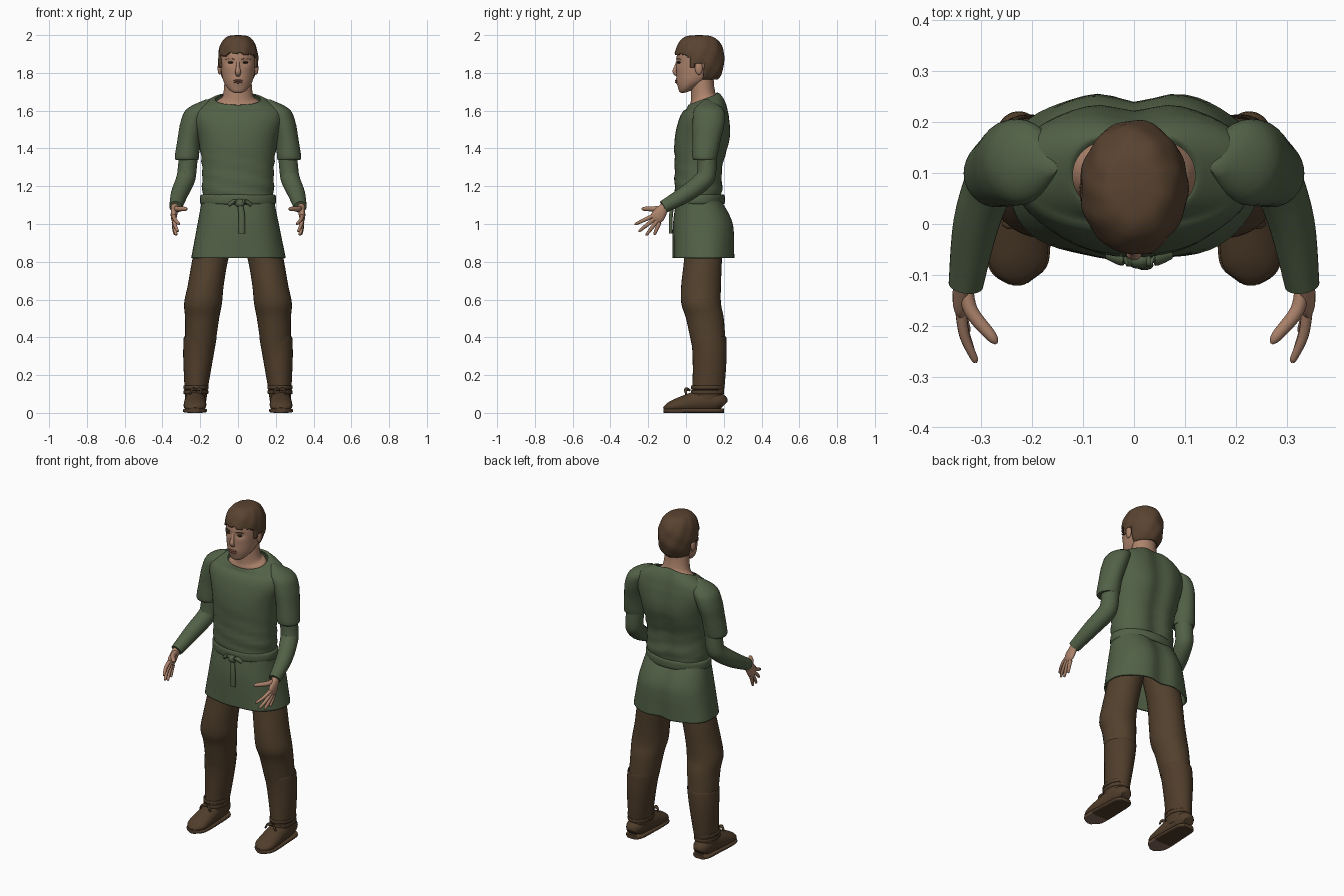
import bpy, bmesh
from math import sin, cos, atan2, exp, pi, radians, copysign
from mathutils import Vector

cube = bpy.data.objects.get("Cube")
if cube:
    bpy.data.objects.remove(cube, do_unlink=True)


def material(name, *rgb):
    mat = bpy.data.materials.new(name)
    mat.use_nodes = True
    mat.diffuse_color = (*rgb, 1)
    shader = mat.node_tree.nodes["Principled BSDF"]
    shader.inputs["Base Color"].default_value = (*rgb, 1)
    shader.inputs["Roughness"].default_value = 0.8
    return mat


GREEN = material("green cloth", .085, .12, .063)
BROWN = material("brown trousers", .085, .052, .026)
BOOT = material("boot leather", .08, .047, .024)
HAIR = material("brown hair", .1, .056, .03)
SKIN = material("skin", .42, .23, .15)
LIP = material("lips", .3, .12, .09)
DARK = material("dark eye", .03, .02, .01)
SOLE = material("worn sole", .25, .15, .11)


def mix(start, end, t):
    return start + (end - start) * t


def smooth_rings(rings, steps):
    """Catmull-Rom interpolation through the control rings."""
    points = [rings[0], *rings, rings[-1]]
    result = []
    for before, start, end, after in zip(points, points[1:], points[2:], points[3:]):
        for step in range(steps):
            t = step / steps
            result.append([
                b + t / 2 * (c - a + t * (2 * a - 5 * b + 4 * c - d + t * (3 * (b - c) + d - a)))
                for a, b, c, d in zip(before, start, end, after)])
    return result + [rings[-1]]


def loft(name, rings, mat, tilt=False, sides=32, steps=5, power=2.0, slant=None,
         cap=True, mirror=False, warp=None, keep=None, thickness=0):
    """Skin rings of (x, y, z, radius_a, radius_b); tilt turns them along the path."""
    rings = smooth_rings(rings, steps)
    bm = bmesh.new()
    rows = []
    for index, (x, y, z, a, b) in enumerate(rings):
        across, along = Vector((1, 0, 0)), Vector((0, 1, slant(z) if slant else 0))
        if tilt:
            previous, following = rings[max(index - 1, 0)], rings[min(index + 1, len(rings) - 1)]
            tangent = (Vector(following[:3]) - Vector(previous[:3])).normalized()
            across = (across - tangent * across.dot(tangent)).normalized()
            along = tangent.cross(across)
        row = []
        for side in range(sides):
            angle = 2 * pi * side / sides
            c, s = (copysign(abs(f) ** (2 / power), f) for f in (cos(angle), sin(angle)))
            point = Vector((x, y, z)) + across * a * c + along * b * s
            row.append(bm.verts.new(warp(point, y) if warp else point))
        rows.append(row)
    for lower, upper in zip(rows, rows[1:]):
        for side in range(sides):
            bm.faces.new((lower[side - 1], lower[side], upper[side], upper[side - 1]))
    if cap:
        bm.faces.new(rows[0][::-1])
        bm.faces.new(rows[-1])
    bmesh.ops.recalc_face_normals(bm, faces=bm.faces)
    if keep:
        trimmed = [face for face in bm.faces if not keep(face.calc_center_median())]
        bmesh.ops.delete(bm, geom=trimmed, context="FACES")
    mesh = bpy.data.meshes.new(name)
    bm.to_mesh(mesh)
    bm.free()
    mesh.materials.append(mat)
    part = bpy.data.objects.new(name, mesh)
    bpy.context.collection.objects.link(part)
    bpy.ops.object.select_all(action="DESELECT")
    part.select_set(True)
    bpy.context.view_layer.objects.active = part
    bpy.ops.object.shade_smooth_by_angle(angle=radians(50))
    if thickness:
        part.modifiers.new("Thickness", "SOLIDIFY").thickness = thickness
    if mirror:
        part.modifiers.new("Mirror", "MIRROR").use_mirror_merge = False
    return part


def limb(name, rings, mat, **options):
    return loft(name, rings, mat, mirror=True, **options)


def blob(name, centre, size, mat, mirror=False):
    x, y, z = centre
    wide, deep, high = size
    angles = [pi * k / 8 for k in range(9)]
    rings = [(x, y, z - high * cos(a), wide * sin(a), deep * sin(a)) for a in angles]
    return loft(name, rings, mat, sides=16, steps=2, mirror=mirror)


def band(name, centre, wide, deep, half, mat, mirror=False):
    x, y, z = centre
    rings = [(x, y, z + half * level, wide * grow, deep * grow)
             for level, grow in ((-1, .95), (-.7, 1), (.7, 1), (1, .95))]
    return loft(name, rings, mat, steps=3, cap=False, mirror=mirror)


def bump(distance, width):
    return exp(-(distance / width) ** 2)


# Tunic with a spine groove and cloth folds
def torso_warp(point, middle):
    if point.y > middle:
        point.y -= .02 * bump(point.x, .05)
    if point.z < 1.4:
        point.x *= 1 + .012 * sin(point.z * 95 + point.y * 12)
        point.y += .003 * sin(point.z * 80 + point.x * 14)
    return point


def skirt_warp(point, middle):
    angle = atan2(point.y - middle, point.x)
    fold = 1 + .05 * sin(7 * angle + 1) * max(0, 1.1 - point.z)
    point.x *= fold
    point.y = mix(middle, point.y, fold)
    if point.y > middle:
        point.y -= .02 * bump(point.x, .05)
    return point


loft("tunic_body", [(0, .07, 1.12, .18, .12), (0, .07, 1.18, .19, .13), (0, .07, 1.3, .19, .13),
                    (0, .09, 1.45, .21, .15), (0, .1, 1.56, .24, .135), (0, .11, 1.62, .22, .11),
                    (0, .1, 1.66, .14, .09), (0, .095, 1.66, .12, .08)],
     GREEN, sides=48, power=2.2, cap=False, warp=torso_warp,
     slant=lambda z: max(0, z - 1.6) * 6)
skirt = []
for k in range(6):
    t = k / 5
    swell = sin(min(1, t * 1.8) * pi / 2)
    skirt.append((0, mix(.07, .095, swell), mix(1.13, .82, t),
                  mix(.19, .25, t), mix(.12, .165, swell)))
loft("tunic_skirt", skirt, GREEN, sides=56, power=2.4, cap=False, warp=skirt_warp, thickness=.01)
limb("short_sleeve", [(.27, .1, 1.34, .06, .06), (.27, .1, 1.36, .064, .067), (.26, .11, 1.45, .06, .075),
                      (.24, .12, 1.54, .064, .085), (.21, .12, 1.61, .06, .075),
                      (.16, .11, 1.66, .01, .01)], GREEN)
limb("long_sleeve", [(.26, .11, 1.4, .05, .05), (.27, .11, 1.28, .05, .05), (.28, .09, 1.23, .05, .05),
                     (.31, 0, 1.16, .045, .045), (.33, -.12, 1.09, .034, .034)], GREEN, tilt=True)

# Belt with knot and hanging end
band("belt", (0, .07, 1.13), .2, .135, .026, GREEN)
blob("belt_knot", (.01, -.07, 1.11), (.026, .018, .022), GREEN)
for side in (-1, 1):
    loft("belt_loop", [(.01, -.07, 1.11, .01, .01), (.01 + side * .03, -.07, 1.12, .01, .014),
                       (.01 + side * .06, -.06, 1.1, .01, .01)], GREEN, tilt=True, sides=12)
loft("belt_tail", [(.01, -.07, 1.11, .014, .01), (.02, -.08, 1.04, .017, .01),
                   (.02, -.08, .95, .018, .01)], GREEN, tilt=True, sides=16)

# Legs with bunched cloth at the knees
limb("trouser_leg", [(.1, .09, 1, .1, .1), (.145, .09, .82, .095, .1), (.17, .08, .68, .095, .105),
                     (.185, .08, .58, .1, .105), (.19, .1, .5, .09, .1), (.2, .12, .36, .08, .09)], BROWN)

# Boots
limb("boot_shaft", [(.2, .12, .38, .08, .085), (.2, .12, .4, .087, .093), (.21, .125, .3, .08, .09),
                    (.22, .12, .15, .064, .085), (.225, .11, .05, .055, .08)], BOOT)


def flat_bottom(point, middle):
    point.z = max(point.z, .01)
    return point


foot = [(.226, .2, .04, .03, .03), (.226, .17, .06, .05, .05), (.226, .08, .06, .056, .06),
        (.228, -.04, .04, .06, .04), (.228, -.09, .03, .05, .025), (.226, -.117, .02, .015, .01)]
limb("boot_foot", foot, BOOT, tilt=True, warp=flat_bottom)
sole = limb("boot_sole", [(x, y, .012, wide + .004, .012) for x, y, z, wide, high in foot],
            BOOT, tilt=True, power=3.5)
# Lighter worn patch under the toes
sole.data.materials.append(SOLE)
for face in sole.data.polygons:
    if face.normal.z < -.6 and face.center.y < -.02:
        face.material_index = 1
for height in (.11, .135):
    band("ankle_strap", (.223, .114, height), .066, .088, .01, BOOT, mirror=True)
for side in (-1, 1):
    limb("boot_lace", [(.22, .02, .12, .006, .006), (.22 + side * .02, 0, .125, .006, .01),
                       (.22 + side * .035, 0, .1, .005, .005)], BOOT, tilt=True, sides=10)

# Hands with fanned fingers
limb("palm", [(.33, -.1, 1.1, .024, .024), (.335, -.12, 1.08, .02, .028), (.34, -.15, 1.04, .016, .037),
              (.34, -.165, 1.02, .01, .026)], SKIN, tilt=True, sides=20)
for k, (label, length) in enumerate(zip(("index", "middle", "ring", "little"), (.11, .115, .1, .07))):
    angle = radians(25 + 14 * k)
    finger = []
    for t, radius in ((0, .011), (.5, .01), (.95, .007), (1, .002)):
        reach = t * length
        finger.append((mix(.34, .31 + .008 * k, t * t), -.17 + .01 * k - reach * cos(angle),
                       1.045 - .012 * k - reach * sin(angle), radius, radius))
    limb(label + "_finger", finger, SKIN, tilt=True, sides=12)
limb("thumb", [(.33, -.12, 1.08, .014, .018), (.32, -.17, 1.08, .014, .014), (.28, -.22, 1.08, .011, .011),
               (.27, -.235, 1.08, .003, .003)], SKIN, tilt=True, sides=14)


# Head with pressed eye sockets and a fuller mouth
def face_warp(point, middle):
    if point.y < middle:
        point.y += .01 * bump(abs(point.x) - .04, .022) * bump(point.z - 1.856, .016)
        point.y -= .006 * bump(point.x, .03) * bump(point.z - 1.755, .022)
    return point


loft("neck", [(0, .1, 1.6, .14, .08), (0, .095, 1.65, .11, .074), (0, .09, 1.68, .08, .064),
              (0, .085, 1.78, .07, .06)], SKIN, slant=lambda z: .3 if z < 1.7 else .1)
loft("head", [(0, .01, 1.7, .025, .025), (0, .012, 1.712, .046, .046), (0, .04, 1.75, .074, .084),
              (0, .06, 1.8, .088, .11), (0, .067, 1.88, .094, .117), (0, .068, 1.95, .083, .1),
              (0, .068, 1.98, .04, .05)],
     SKIN, sides=48, steps=9, power=2.15, warp=face_warp, slant=lambda z: max(0, 1.8 - z) * 3)
loft("nose", [(0, -.042, 1.87, .008, .006), (0, -.053, 1.83, .01, .01), (0, -.06, 1.805, .015, .011),
              (0, -.045, 1.783, .01, .006)], SKIN, tilt=True, sides=16)
for height in (1.75, 1.76):
    blob("lip", (0, -.051, height), (.025, .008, .005), LIP)
blob("eye", (.039, -.037, 1.855), (.014, .01, .006), DARK, mirror=True)
limb("eyebrow", [(.02, -.051, 1.872, .002, .003), (.04, -.046, 1.877, .003, .004),
                 (.064, -.03, 1.872, .002, .002)], HAIR, tilt=False, sides=10)
blob("ear", (.096, .068, 1.825), (.012, .02, .035), SKIN, mirror=True)


# Hair cap trimmed along the hairline
def hair_warp(point, middle):
    angle = atan2(point.x, point.y - middle)
    tuft = 1 + .014 * sin(9 * angle + point.z * 40) + .01 * sin(5 * angle - point.z * 70)
    return Vector((point.x * tuft, mix(middle, point.y, tuft), point.z))


def in_hair(point):
    if point.y < .015:
        line = 1.905 - 1.8 * point.x ** 2 + .005 * sin(point.x * 110)
    elif point.y < .045:
        line = 1.83
    else:
        line = 1.85 if point.y < .09 else 1.765
    return point.z > line


hair = []
for k in range(11):
    angle = radians(mix(-60, 89, k / 10))
    spread = cos(angle) ** .6
    hair.append((0, .07, 1.87 + .13 * sin(angle), .106 * spread, .133 * spread))
loft("hair", hair, HAIR, sides=64, warp=hair_warp, keep=in_hair, thickness=.01)
